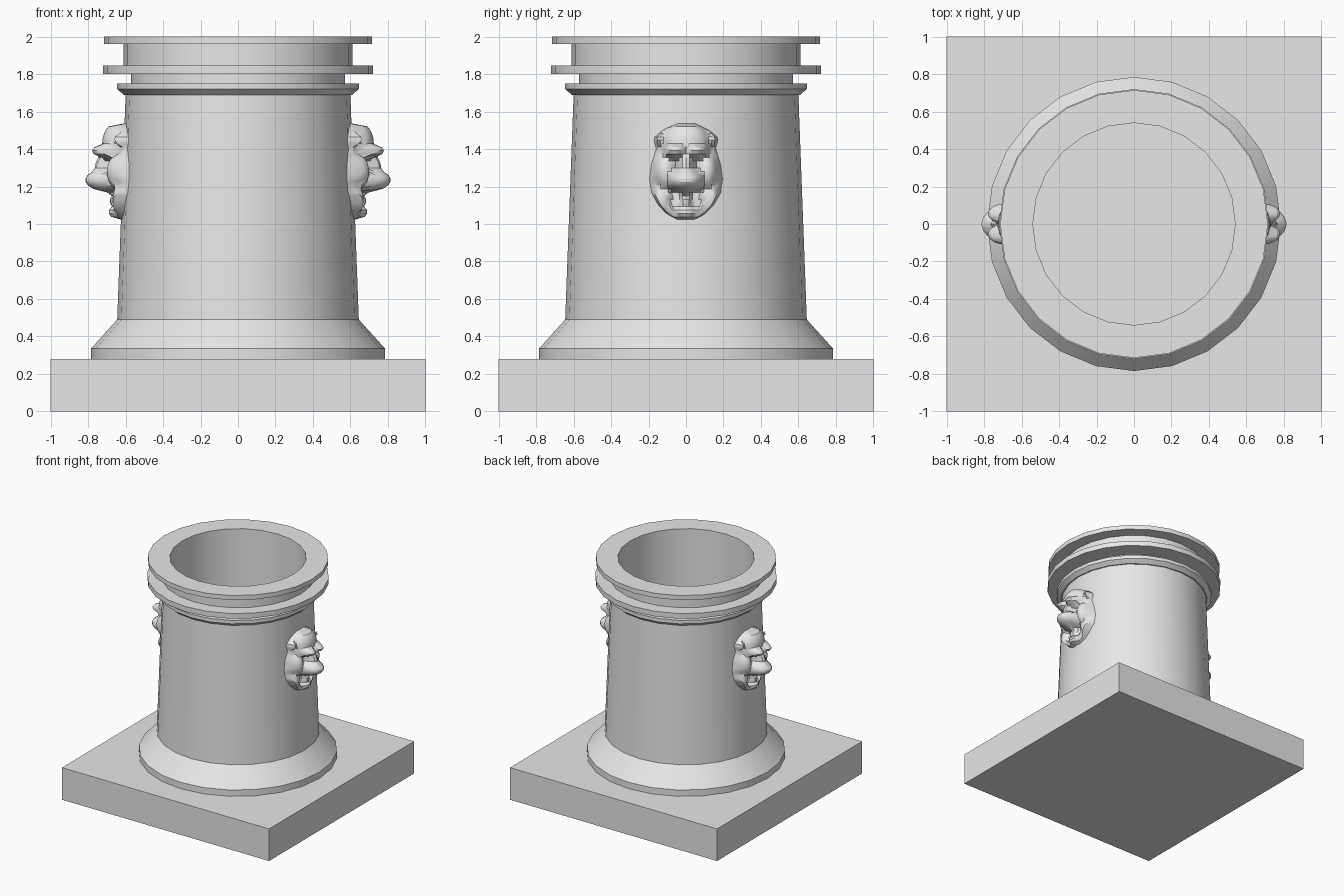
import bpy, bmesh
from math import sin, cos, tau, sqrt, radians

cube = bpy.data.objects.get("Cube")
if cube:
    bpy.data.objects.remove(cube, do_unlink=True)

SIDES = 24
stone = bpy.data.materials.new("grey_stone")
stone.use_nodes = True
GREY = (0.8, 0.8, 0.8, 1)
stone.diffuse_color = GREY
stone.node_tree.nodes["Principled BSDF"].inputs["Base Color"].default_value = GREY


def finish(name, bm, smooth=True):
    """Turn a bmesh into a named stone object."""
    mesh = bpy.data.meshes.new(name)
    bm.to_mesh(mesh)
    bm.free()
    mesh.materials.append(stone)
    obj = bpy.data.objects.new(name, mesh)
    bpy.context.collection.objects.link(obj)
    if smooth:
        bpy.ops.object.select_all(action="DESELECT")
        obj.select_set(True)
        bpy.context.view_layer.objects.active = obj
        bpy.ops.object.shade_smooth_by_angle(angle=radians(30))
    return obj


def lathe(name, profile):
    """Revolve (radius, z) points; rising points face outward."""
    bm = bmesh.new()
    rings = [[bm.verts.new((r * cos(tau * j / SIDES), r * sin(tau * j / SIDES), z))
              for j in range(SIDES)] for r, z in profile]
    for a, b in zip(rings, rings[1:]):
        for j in range(SIDES):
            k = (j + 1) % SIDES
            bm.faces.new((a[j], a[k], b[k], b[j]))
    return finish(name, bm)


# Square plinth
bm = bmesh.new()
bmesh.ops.create_cube(bm, size=1)
bmesh.ops.scale(bm, vec=(2, 2, 0.28), verts=bm.verts)
bmesh.ops.translate(bm, vec=(0, 0, 0.14), verts=bm.verts)
finish("plinth", bm, smooth=False)

# Turned column with an open bore
lathe("foot_moulding", [(0.785, 0.28), (0.785, 0.335), (0.645, 0.49)])
lathe("shaft", [(0.645, 0.49), (0.6, 1.69)])
lathe("collar", [(0.6, 1.69), (0.61, 1.69), (0.645, 1.72), (0.645, 1.75), (0.57, 1.75)])
lathe("lower_neck", [(0.57, 1.75), (0.57, 1.8)])
lathe("middle_ring", [(0.57, 1.8), (0.72, 1.8), (0.72, 1.845), (0.61, 1.845)])
lathe("upper_neck", [(0.61, 1.845), (0.61, 1.96)])
lathe("rim", [(0.61, 1.96), (0.715, 1.96), (0.715, 2), (0.54, 2)])
lathe("bore", [(0.54, 2), (0.54, 0.28)])

# Lion mask: half width of the mane by height
LOW, HIGH = 1.02, 1.54
OUTLINE = [(1.02, 0.04), (1.05, 0.1), (1.1, 0.15), (1.17, 0.19), (1.24, 0.2),
           (1.32, 0.19), (1.4, 0.165), (1.46, 0.175), (1.5, 0.13), (1.54, 0.04)]

# Raised forms: y, z, half width, half height, reach from the axis
FORMS = [
    (0, 1.43, 0.13, 0.12, 0.725),      # forehead
    (0.055, 1.39, 0.065, 0.045, 0.78),  # brow
    (0, 1.29, 0.05, 0.12, 0.765),      # nose bridge
    (0, 1.235, 0.105, 0.07, 0.815),    # muzzle
    (0.11, 1.28, 0.06, 0.1, 0.7),      # cheek
    (0.13, 1.13, 0.05, 0.09, 0.67),    # jowl
    (0, 1.125, 0.035, 0.04, 0.685),    # tongue
    (0, 1.065, 0.06, 0.04, 0.69),      # chin
    (0.15, 1.455, 0.035, 0.04, 0.66),  # ear
]


def half_width(z):
    for (z0, w0), (z1, w1) in zip(OUTLINE, OUTLINE[1:]):
        if z <= z1:
            return w0 + (w1 - w0) * (z - z0) / (z1 - z0)
    return OUTLINE[-1][1]


def mask_reach(y, z, t, v):
    """Distance of the mask surface from the axis plane."""
    wall = sqrt((0.668 - 0.04 * z) ** 2 - y * y)
    edge = 1 - max(t * t, v ** 4)
    if edge < 0.001:
        return wall - 0.015
    reach = wall + 0.05 * sqrt(edge)
    if abs(y) < 0.085 and 1.085 < z < 1.175:   # open mouth
        reach = wall + 0.015
    for cy, cz, ry, rz, top in FORMS:
        d = ((abs(y) - cy) / ry) ** 2 + ((z - cz) / rz) ** 2
        if d < 1:
            reach = max(reach, wall + (top - wall) * (1 - d) ** 0.4)
    return reach


def lion_mask(name, side, rows=28, cols=20):
    bm = bmesh.new()
    grid = []
    for i in range(rows + 1):
        v = 2 * i / rows - 1
        z = LOW + (HIGH - LOW) * i / rows
        line = []
        for j in range(cols + 1):
            t = 2 * j / cols - 1
            y = t * half_width(z)
            line.append(bm.verts.new((side * mask_reach(y, z, t, v), y, z)))
        grid.append(line)
    for a, b in zip(grid, grid[1:]):
        for j in range(cols):
            quad = [a[j], a[j + 1], b[j + 1], b[j]]
            bm.faces.new(quad if side > 0 else quad[::-1])
    return finish(name, bm)


lion_mask("left_lion_mask", 1)
lion_mask("right_lion_mask", -1)
